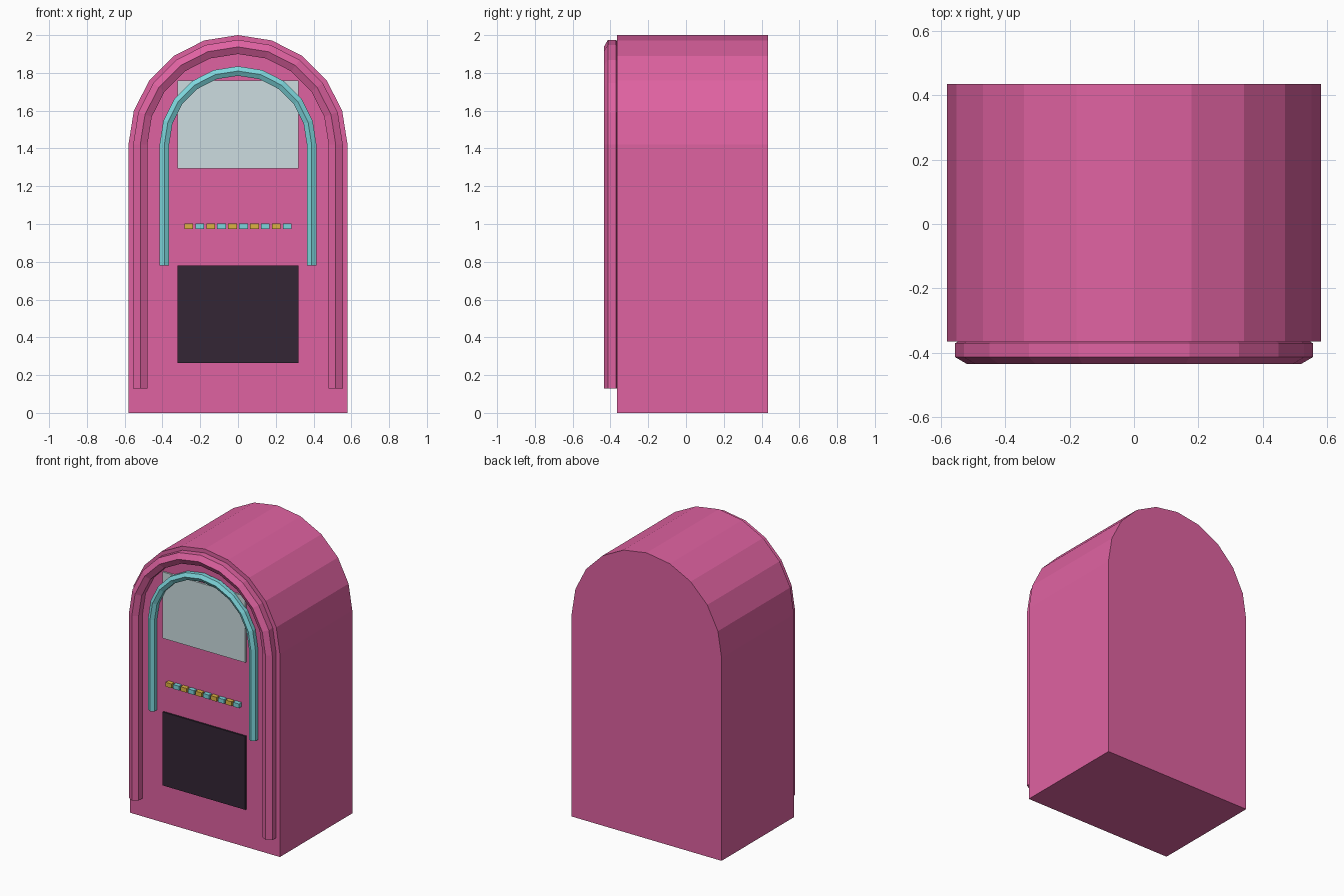
import bpy
import bmesh
from math import sin, cos, pi
from mathutils import Vector

cube = bpy.data.objects.get("Cube")
if cube:
    bpy.data.objects.remove(cube, do_unlink=True)

SPRING = 1.42          # height where the arch begins
FRONT, BACK = -0.365, 0.435
STEPS = 10             # flat facets round the arch


def linear(c):
    c /= 255
    return c / 12.92 if c <= 0.04045 else ((c + 0.055) / 1.055) ** 2.4


def material(name, r, g, b):
    mat = bpy.data.materials.new(name)
    mat.use_nodes = True
    colour = (linear(r), linear(g), linear(b), 1)
    mat.diffuse_color = colour
    mat.node_tree.nodes["Principled BSDF"].inputs["Base Color"].default_value = colour
    return mat


pink = material("pink", 223, 98, 161)
teal = material("teal", 125, 214, 220)
glass = material("pale glass", 204, 220, 224)
dark = material("dark plum", 51, 38, 53)
gold = material("gold", 222, 178, 66)


def finish(bm, name, mat):
    bmesh.ops.recalc_face_normals(bm, faces=bm.faces)
    mesh = bpy.data.meshes.new(name)
    bm.to_mesh(mesh)
    bm.free()
    mesh.materials.append(mat)
    obj = bpy.data.objects.new(name, mesh)
    bpy.context.collection.objects.link(obj)
    return obj


def arch(radius, bottom):
    """Points (x, z) up one leg, round the half circle and down the other."""
    curve = [(radius * cos(pi * i / STEPS), SPRING + radius * sin(pi * i / STEPS))
             for i in range(STEPS + 1)]
    return [(radius, bottom)] + curve + [(-radius, bottom)]


def cabinet(name, radius, mat):
    bm = bmesh.new()
    face = bm.faces.new([bm.verts.new((x, FRONT, z)) for x, z in arch(radius, 0)])
    out = bmesh.ops.extrude_face_region(bm, geom=[face])
    moved = [g for g in out["geom"] if isinstance(g, bmesh.types.BMVert)]
    bmesh.ops.translate(bm, verts=moved, vec=Vector((0, BACK - FRONT, 0)))
    return finish(bm, name, mat)


def arch_tube(name, radius, thick, y, bottom, mat):
    """Six-sided tube following the arch, one corner facing forward."""
    bm = bmesh.new()
    strips = []
    for k in range(6):
        a = pi * k / 3
        strips.append([bm.verts.new((x, y - thick * cos(a), z))
                       for x, z in arch(radius + thick * sin(a), bottom)])
    for s, t in zip(strips, strips[1:] + strips[:1]):
        for i in range(len(s) - 1):
            bm.faces.new((s[i], s[i + 1], t[i + 1], t[i]))
    for end in (0, -1):
        bm.faces.new([s[end] for s in strips])
    return finish(bm, name, mat)


def front_plate(name, x, z, width, height, depth, mat):
    """Box standing proud of the cabinet front by depth."""
    bm = bmesh.new()
    bmesh.ops.create_cube(bm, size=1)
    bmesh.ops.scale(bm, verts=bm.verts, vec=(width, depth, height))
    bmesh.ops.translate(bm, verts=bm.verts, vec=(x, FRONT - depth / 2, z))
    return finish(bm, name, mat)


# Cabinet and arched trims
cabinet("cabinet", 0.58, pink)
arch_tube("outer_trim", 0.5175, 0.0433, -0.3917, 0.13, pink)
arch_tube("inner_trim", 0.39, 0.029, -0.387, 0.78, teal)

# Window and speaker panel
front_plate("display_window", 0, 1.527, 0.64, 0.464, 0.012, glass)
front_plate("speaker_panel", 0, 0.522, 0.64, 0.514, 0.012, dark)

# Row of selection buttons
for i in range(10):
    front_plate(f"button_{i + 1}", (i - 4.5) * 0.058, 0.988, 0.046, 0.03, 0.03,
                teal if i % 2 else gold)
